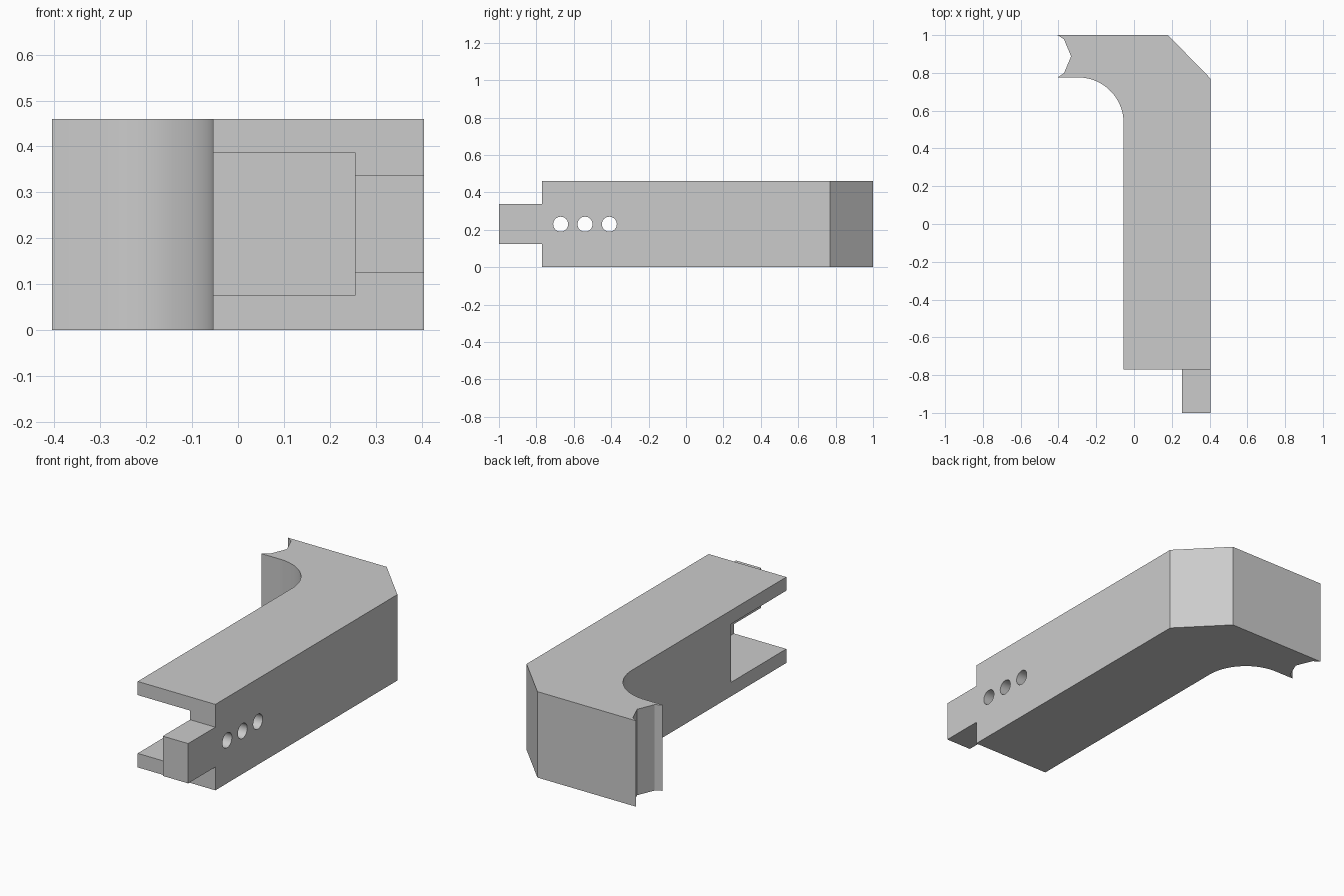
import bpy, bmesh, math
from mathutils import Vector, Matrix

cube = bpy.data.objects.get("Cube")
if cube:
    bpy.data.objects.remove(cube, do_unlink=True)

HEIGHT = 0.46
RIGHT, LEFT, FRONT, BACK = 0.405, -0.055, -0.77, 1.0
MID_Z = HEIGHT / 2

grey = bpy.data.materials.new("plain grey")
grey.use_nodes = True
colour = (0.6, 0.6, 0.6, 1)
grey.diffuse_color = colour
grey.node_tree.nodes["Principled BSDF"].inputs["Base Color"].default_value = colour


def make_object(name, bm):
    bmesh.ops.recalc_face_normals(bm, faces=bm.faces)
    mesh = bpy.data.meshes.new(name)
    bm.to_mesh(mesh)
    bm.free()
    mesh.materials.append(grey)
    obj = bpy.data.objects.new(name, mesh)
    bpy.context.collection.objects.link(obj)
    return obj


def box(name, low, high):
    low, high = Vector(low), Vector(high)
    bm = bmesh.new()
    bmesh.ops.create_cube(bm, size=1, matrix=Matrix.Translation((low + high) / 2)
                          @ Matrix.Diagonal((*(high - low), 1)))
    return make_object(name, bm)


def cut(target, cutter):
    cutter.hide_render = True
    cutter.hide_set(True)
    mod = target.modifiers.new(cutter.name, "BOOLEAN")
    mod.operation, mod.solver, mod.object = "DIFFERENCE", "EXACT", cutter


# Bent arm: plan outline with chamfered outer corner, notched end, rounded inner corner
outline = [(LEFT, FRONT), (RIGHT, FRONT), (RIGHT, 0.77), (0.18, BACK),
           (-0.405, BACK), (-0.371, 0.978), (-0.333, 0.888), (-0.371, 0.798), (-0.405, 0.776)]
radius, steps = 0.241, 24
for i in range(steps + 1):
    a = math.pi / 2 * (1 - i / steps)
    outline.append((LEFT - radius + radius * math.cos(a), 0.535 + radius * math.sin(a)))

bm = bmesh.new()
base = bm.faces.new([bm.verts.new((x, y, 0)) for x, y in outline])
top = bmesh.ops.extrude_face_region(bm, geom=[base])["geom"]
bmesh.ops.translate(bm, vec=(0, 0, HEIGHT),
                    verts=[v for v in top if isinstance(v, bmesh.types.BMVert)])
arm = make_object("arm", bm)

# Slot open to the front and the inner side
cut(arm, box("slot_cutter", (-0.3, -1.2, 0.075), (0.255, -0.30, 0.387)))

# Row of pin holes through the outer wall
for i, y in enumerate((-0.67, -0.54, -0.41)):
    bm = bmesh.new()
    bmesh.ops.create_cone(bm, cap_ends=True, segments=32, radius1=0.04, radius2=0.04, depth=0.3,
                          matrix=Matrix.Translation((0.33, y, MID_Z)) @ Matrix.Rotation(math.pi / 2, 4, "Y"))
    cut(arm, make_object(f"pin_hole_cutter_{i + 1}", bm))

# Apply the cuts, then smooth only the curved surfaces
bpy.context.view_layer.objects.active = arm
arm.select_set(True)
for mod in list(arm.modifiers):
    bpy.ops.object.modifier_apply(modifier=mod.name)
bpy.ops.object.shade_smooth_by_angle(angle=math.radians(20))

# Tongue projecting from the front of the outer wall
box("tongue", (0.255, -1.0, 0.125), (RIGHT, FRONT, 0.338))
